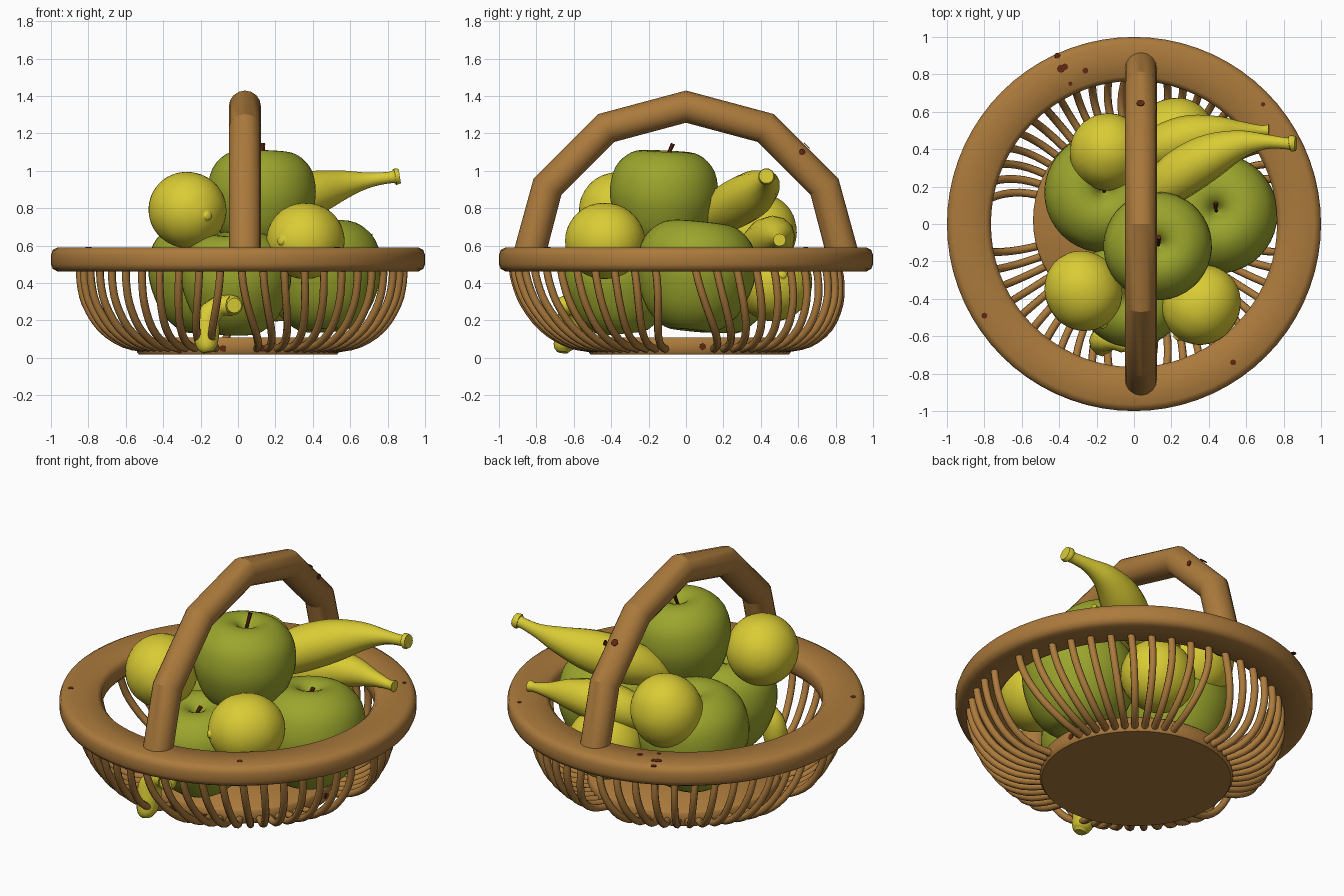
import bpy, bmesh, math
from math import sin, cos, pi, radians
from mathutils import Vector

if "Cube" in bpy.data.objects:
    bpy.data.objects.remove(bpy.data.objects["Cube"])


def material(name, rgb):
    m = bpy.data.materials.new(name)
    m.diffuse_color = (*rgb, 1)
    m.use_nodes = True
    m.node_tree.nodes["Principled BSDF"].inputs["Base Color"].default_value = m.diffuse_color
    return m


WICKER = material("wicker brown", (0.41, 0.195, 0.045))
GREEN = material("apple green", (0.33, 0.38, 0.026))
YELLOW = material("fruit yellow", (0.70, 0.60, 0.035))
DARK = material("dark stem brown", (0.12, 0.02, 0.006))


def spline(pts, n):
    """Catmull-Rom samples through points of any dimension."""
    pts = [Vector(p) for p in pts]
    ext = [2 * pts[0] - pts[1]] + pts + [2 * pts[-1] - pts[-2]]
    out = []
    for i in range(len(pts) - 1):
        a, b, c, d = ext[i:i + 4]
        for k in range(n):
            t = k / n
            out.append(0.5 * (2 * b + (c - a) * t + (2 * a - 5 * b + 4 * c - d) * t * t
                              + (3 * b - a - 3 * c + d) * t ** 3))
    return out + [pts[-1]]


def smooth(ob, angle):
    bpy.ops.object.select_all(action='DESELECT')
    ob.select_set(True)
    bpy.context.view_layer.objects.active = ob
    bpy.ops.object.shade_smooth_by_angle(angle=radians(angle))


def lathe(name, profile, mat, loc=(0, 0, 0), axis=(0, 0, 1), size=1, seg=40, closed=False):
    """Revolve (radius, height) points about an axis."""
    n = len(profile)
    verts = [(r * cos(2 * pi * s / seg) * size, r * sin(2 * pi * s / seg) * size, z * size)
             for s in range(seg) for r, z in profile]
    faces = []
    for s in range(seg):
        t = (s + 1) % seg
        for i in range(n if closed else n - 1):
            j = (i + 1) % n
            faces.append((s * n + i, t * n + i, t * n + j, s * n + j))
    me = bpy.data.meshes.new(name)
    me.from_pydata(verts, [], faces)
    me.materials.append(mat)
    ob = bpy.data.objects.new(name, me)
    bpy.context.collection.objects.link(ob)
    # weld the poles
    bm = bmesh.new()
    bm.from_mesh(me)
    bmesh.ops.remove_doubles(bm, verts=bm.verts, dist=1e-5)
    bmesh.ops.recalc_face_normals(bm, faces=bm.faces)
    bm.to_mesh(me)
    bm.free()
    ob.location = loc
    ob.rotation_euler = Vector(axis).to_track_quat('Z', 'Y').to_euler()
    smooth(ob, 50)
    return ob


def tubes(name, paths, mat, res=3, angle=40):
    """Round tubes along lists of (x, y, z, radius), as one mesh."""
    cu = bpy.data.curves.new(name, 'CURVE')
    cu.dimensions = '3D'
    cu.bevel_depth = 1
    cu.bevel_resolution = res
    cu.use_fill_caps = True
    for path in paths:
        sp = cu.splines.new('POLY')
        sp.points.add(len(path) - 1)
        for p, q in zip(sp.points, path):
            p.co = (q[0], q[1], q[2], 1)
            p.radius = q[3]
    cu.materials.append(mat)
    ob = bpy.data.objects.new(name, cu)
    bpy.context.collection.objects.link(ob)
    bpy.ops.object.select_all(action='DESELECT')
    ob.select_set(True)
    bpy.context.view_layer.objects.active = ob
    bpy.ops.object.convert(target='MESH')
    ob = bpy.context.view_layer.objects.active
    smooth(ob, angle)
    return ob


# Basket rim: ring with rounded edges
lathe("rim", [(0.765, 0.49), (0.79, 0.462), (0.965, 0.462), (0.99, 0.475), (1.0, 0.50),
              (1.0, 0.55), (0.99, 0.577), (0.965, 0.59), (0.79, 0.59), (0.765, 0.565)],
      WICKER, seg=72, closed=True)

# Basket floor
lathe("base", [(0, 0.018), (0.53, 0.018), (0.54, 0.03), (0.54, 0.10), (0.53, 0.11), (0, 0.11)],
      WICKER, loc=(0, 0.02, 0), seg=56)

# Ribs: curved rods with a gap at each side, feet drawn slightly toward the diagonals
side = spline([(0.87, 0.50), (0.87, 0.41), (0.845, 0.29), (0.77, 0.16), (0.65, 0.075), (0.5, 0.045)], 3)
ribs = []
for half in (0, 180):
    for k in range(23):
        deg = half + 7 + k * 166 / 22
        diagonal = 90 * math.floor(deg / 90) + 45
        path = []
        for r, z in side:
            t = (0.5 - z) / 0.455
            a = radians(deg + (diagonal - deg) * 0.2 * t * t)
            path.append((0.02 + r * cos(a), -0.06 + 0.08 * t + r * sin(a), z, 0.021))
        ribs.append(path)
tubes("ribs", ribs, WICKER, res=2, angle=60)

# Handle: half of a twelve-sided hoop
tubes("handle", [[(0.037, 0.855 * cos(radians(a)), 0.488 + 0.855 * sin(radians(a)), 0.086)
                  for a in range(0, 181, 30)]], WICKER, res=6, angle=25)

# Apples with stems
APPLE = spline([(0, -0.8), (0.18, -0.88), (0.45, -0.86), (0.76, -0.58), (0.95, -0.15), (1, 0.2),
                (0.92, 0.58), (0.7, 0.83), (0.45, 0.92), (0.2, 0.86), (0, 0.62)], 3)
for name, loc, axis, size, stem in (
        ("top_apple", (0.125, -0.12, 0.838), (0.03, 0.05, 1), 0.29, 1.06),
        ("left_apple", (-0.16, 0.165, 0.42), (0, 0.05, 1), 0.32, 0.82),
        ("right_apple", (0.45, 0.05, 0.43), (-0.05, 0.1, 1), 0.32, 0.82),
        ("front_apple", (-0.01, -0.36, 0.39), (0, -0.1, 1), 0.295, 0.82)):
    lathe(name, APPLE, GREEN, loc, axis, size)
    d = Vector(axis).normalized()
    p, q = Vector(loc) + d * size * 0.6, Vector(loc) + d * size * 0.75
    r = Vector(loc) + d * size * stem + Vector((0, 0.035, 0))
    tubes(name + "_stem", [[(*p, 0.010), (*q, 0.009), (*r, 0.012)]], DARK, res=2)

# Lemons: near-ellipsoids with a small nub at one end
LEMON = spline([(0, -1.04), (0.3, -0.99), (0.62, -0.8), (0.88, -0.43), (0.96, 0),
                (0.88, 0.43), (0.62, 0.78), (0.3, 0.96), (0.12, 1.01), (0.09, 1.06), (0, 1.08)], 3)
for name, loc, axis in (
        ("left_lemon", (-0.27, -0.36, 0.79), (0.5, -0.85, -0.15)),
        ("front_right_lemon", (0.36, -0.435, 0.625), (-0.6, -0.8, 0)),
        ("back_left_lemon", (-0.14, 0.385, 0.66), (-0.1, -0.4, -0.9)),
        ("back_lemon", (0.22, 0.47, 0.40), (0.9, 0.2, 0.2))):
    lathe(name, LEMON, YELLOW, loc, axis, 0.212)

# Bananas: tapered curved tubes with a stalk
tubes("upper_banana", [spline([(0.06, 0.08, 0.68, 0.05), (0.13, 0.16, 0.76, 0.10), (0.24, 0.26, 0.82, 0.13),
                               (0.40, 0.36, 0.88, 0.122), (0.56, 0.425, 0.925, 0.08),
                               (0.70, 0.44, 0.95, 0.042), (0.82, 0.43, 0.965, 0.032),
                               (0.84, 0.43, 0.968, 0.045), (0.865, 0.43, 0.972, 0.04)], 4)], YELLOW, 4)
tubes("lower_banana", [spline([(-0.02, 0.34, 0.52, 0.04), (0.12, 0.40, 0.60, 0.11), (0.28, 0.46, 0.64, 0.12),
                               (0.44, 0.49, 0.65, 0.09), (0.57, 0.50, 0.64, 0.05),
                               (0.68, 0.50, 0.63, 0.028), (0.72, 0.50, 0.63, 0.034)], 4)], YELLOW, 4)
tubes("front_banana", [spline([(-0.16, -0.66, 0.03, 0.03), (-0.165, -0.655, 0.06, 0.055),
                               (-0.17, -0.63, 0.13, 0.07), (-0.16, -0.62, 0.22, 0.065),
                               (-0.10, -0.62, 0.275, 0.055), (-0.03, -0.645, 0.28, 0.055),
                               (-0.02, -0.68, 0.28, 0.04)], 4)], YELLOW, 4)


# Small dark blemishes: thin discs on the rim, handle and base
def spots(part, items):
    for i, (loc, axis, s) in enumerate(items):
        lathe("%s_spot_%d" % (part, i + 1), [(0, 0), (s, 0), (s, 0.004), (0, 0.004)], DARK, loc, axis, seg=8)


UP = (0, 0, 1)
spots("rim", [((x, y, 0.588), UP, s) for x, y, s in (
    (-0.39, 0.83, 0.022), (-0.37, 0.84, 0.018), (-0.26, 0.82, 0.016), (-0.41, 0.90, 0.016),
    (-0.34, 0.75, 0.012), (0.69, 0.64, 0.012), (-0.80, -0.49, 0.016), (0.53, -0.74, 0.016))])
spots("handle", [((0.117, 0.62, 1.10), (1, 0, 0), 0.017), ((0.035, 0.645, 1.134), (0, 1, 1), 0.022)])
spots("base", [((0.54 * sin(a), 0.02 - 0.54 * cos(a), z), (sin(a), -cos(a), 0), 0.018)
               for a, z in ((-0.62, 0.04), (-0.15, 0.05), (0.25, 0.05), (1.3, 0.05), (1.7, 0.06))])
